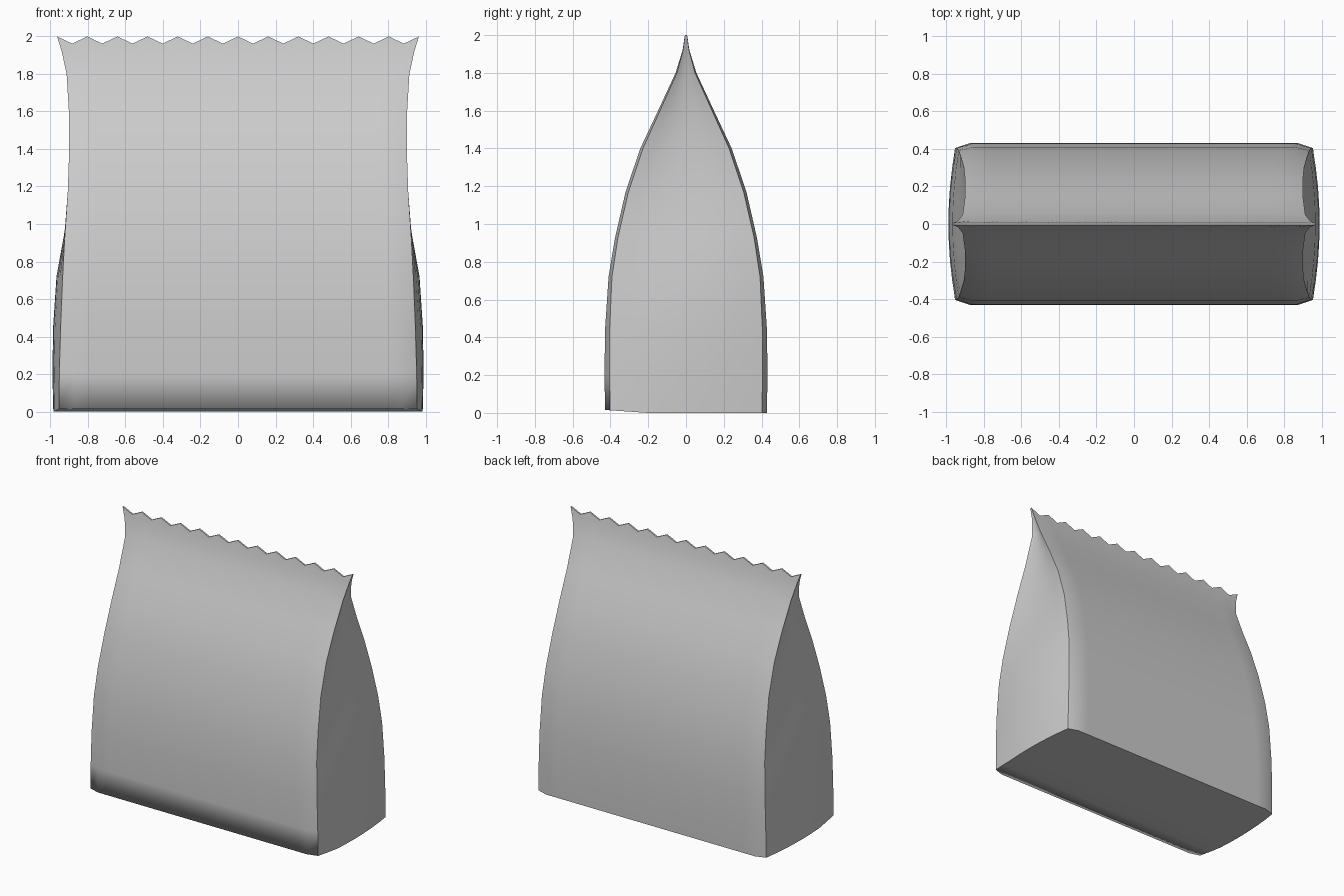
import bpy
import bmesh

cube = bpy.data.objects.get("Cube")
if cube:
    bpy.data.objects.remove(cube, do_unlink=True)

# One plain grey for the whole bag
grey = bpy.data.materials.new("bag_grey")
grey.use_nodes = True
colour = (0.6, 0.6, 0.6, 1.0)
grey.diffuse_color = colour
grey.node_tree.nodes["Principled BSDF"].inputs["Base Color"].default_value = colour

# Height, panel depth, corner depth, corner x, gusset middle x
PROFILE = [
    (0.0, 0.428, 0.402, 0.955, 0.985), (0.2, 0.432, 0.405, 0.953, 0.99),
    (0.45, 0.428, 0.404, 0.946, 0.986), (0.72, 0.41, 0.392, 0.935, 0.968),
    (0.93, 0.375, 0.36, 0.924, 0.93), (1.17, 0.32, 0.305, 0.908, 0.892),
    (1.4, 0.242, 0.228, 0.9, 0.872), (1.6, 0.148, 0.138, 0.902, 0.876),
    (1.8, 0.055, 0.048, 0.914, 0.9), (1.92, 0.018, 0.016, 0.94, 0.935),
    (2.0, 0.006, 0.006, 0.965, 0.965),
]
HALF = 12                                  # half the columns across a panel
SIDE = [k / 4 for k in range(-3, 4)]       # steps across a gusset


def ring_points(level):
    """Outline of the bag at one height, starting at the front left corner."""
    z, depth, corner_depth, corner_x, mid_x = level
    front = []
    for i in range(-HALF, HALF + 1):
        y = corner_depth if abs(i) == HALF else depth
        tooth = 0.038 if z == 2.0 and i % 2 else 0.0
        front.append((corner_x * i / HALF, -y, z - tooth))
    gusset = [(corner_x + (mid_x - corner_x) * (1 - f * f), f * corner_depth, z)
              for f in SIDE]
    half = front + gusset
    points = half + [(-x, -y, h) for x, y, h in half]
    if z == 0:                             # front of the base lifts a little
        points = [(x, y, 0.015 * max(0, (-y - 0.201) / 0.22)) for x, y, h in points]
    return points


bm = bmesh.new()
rings = [[bm.verts.new(p) for p in ring_points(level)] for level in PROFILE]
count = len(rings[0])
panel = 2 * HALF + 1
half = panel + len(SIDE)
corners = (0, panel - 1, half, half + panel - 1)

# Walls
for low, high in zip(rings, rings[1:]):
    for i in range(count):
        j = (i + 1) % count
        bm.faces.new((low[i], low[j], high[j], high[i]))

# Base: a slightly raised front strip and a flat remainder
base = rings[0]
split_right, split_left = panel + 1, count - 2
bm.faces.new(list(reversed(base[split_left:] + base[:split_right + 1])))
bm.faces.new(list(reversed(base[split_right:split_left + 1])))

# Zigzag rim closing the top
top = rings[-1]
for i in range(panel - 1):
    b = half + panel - 1 - i
    bm.faces.new((top[i], top[i + 1], top[b - 1], top[b]))
bm.faces.new(top[panel - 1:half + 1])
bm.faces.new(top[half + panel - 1:] + [top[0]])

bmesh.ops.recalc_face_normals(bm, faces=bm.faces)
for face in bm.faces:
    face.smooth = True

# Creases: four corners, the rim, and the base except its soft front edge
for low, high in zip(rings, rings[1:]):
    for c in corners:
        bm.edges.get((low[c], high[c])).smooth = False
for i in range(count):
    j = (i + 1) % count
    bm.edges.get((top[i], top[j])).smooth = False
    if i >= panel - 1:
        bm.edges.get((base[i], base[j])).smooth = False

mesh = bpy.data.meshes.new("bag")
bm.to_mesh(mesh)
bm.free()
mesh.materials.append(grey)
bag = bpy.data.objects.new("bag", mesh)
bpy.context.collection.objects.link(bag)
